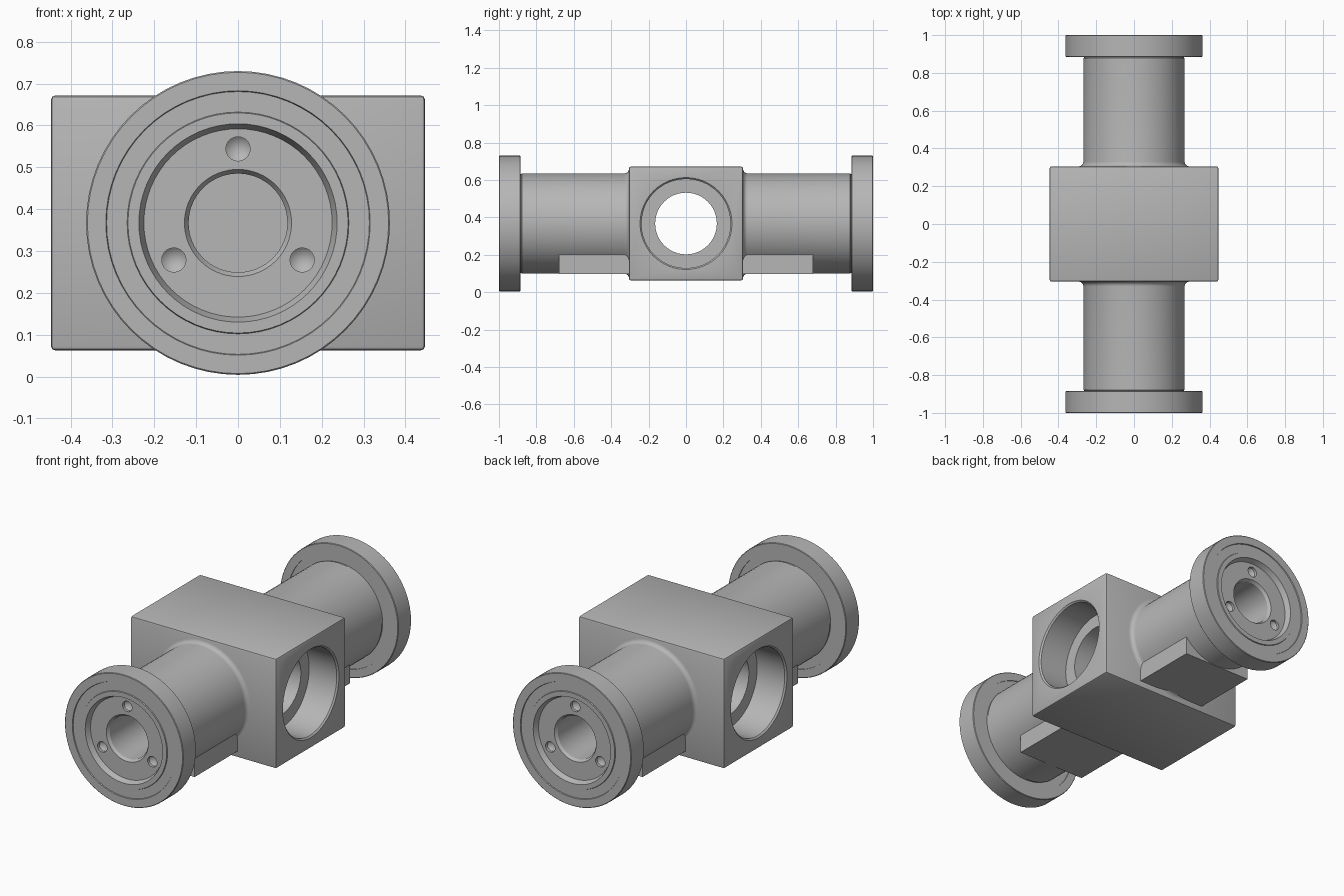
import bpy, bmesh, math
from mathutils import Matrix

if "Cube" in bpy.data.objects:
    bpy.data.objects.remove(bpy.data.objects["Cube"])

ZC = 0.367  # height of both bore axes

steel = bpy.data.materials.new("brushed grey metal")
steel.diffuse_color = (0.47, 0.47, 0.47, 1)
steel.use_nodes = True
steel.node_tree.nodes["Principled BSDF"].inputs["Base Color"].default_value = steel.diffuse_color


def add_object(name, bm):
    bmesh.ops.recalc_face_normals(bm, faces=bm.faces)
    mesh = bpy.data.meshes.new(name)
    bm.to_mesh(mesh)
    bm.free()
    obj = bpy.data.objects.new(name, mesh)
    bpy.context.collection.objects.link(obj)
    mesh.materials.append(steel)
    return obj


def lathe(name, profile, matrix, sides=64):
    """Revolve (radius, distance) points around local z, then place."""
    bm = bmesh.new()
    rings = []
    for r, d in profile:
        if r == 0:
            rings.append([bm.verts.new((0, 0, d))])
        else:
            rings.append([bm.verts.new((r * math.cos(2 * math.pi * i / sides),
                                        r * math.sin(2 * math.pi * i / sides), d))
                          for i in range(sides)])
    for a, b in zip(rings, rings[1:]):
        for i in range(sides):
            j = (i + 1) % sides
            if len(a) == 1:
                bm.faces.new((a[0], b[i], b[j]))
            elif len(b) == 1:
                bm.faces.new((a[i], a[j], b[0]))
            else:
                bm.faces.new((a[i], a[j], b[j], b[i]))
    bm.transform(matrix)
    return add_object(name, bm)


def box(name, size, centre, bevel=0):
    bm = bmesh.new()
    bmesh.ops.create_cube(bm, size=1)
    bm.transform(Matrix.Translation(centre) @ Matrix.Diagonal((*size, 1)))
    if bevel:
        bmesh.ops.bevel(bm, geom=bm.edges[:], offset=bevel, segments=2,
                        profile=0.5, affect='EDGES')
    return add_object(name, bm)


def cut(obj, cutters):
    for c in cutters:
        c.hide_render = True
        mod = obj.modifiers.new("cut", 'BOOLEAN')
        mod.operation = 'DIFFERENCE'
        mod.solver = 'EXACT'
        mod.object = c
    dg = bpy.context.evaluated_depsgraph_get()
    mesh = bpy.data.meshes.new_from_object(obj.evaluated_get(dg))
    obj.modifiers.clear()
    obj.data = mesh
    for c in cutters:
        bpy.data.objects.remove(c)


def smooth(obj):
    bpy.ops.object.select_all(action='DESELECT')
    obj.select_set(True)
    bpy.context.view_layer.objects.active = obj
    bpy.ops.object.shade_smooth_by_angle(angle=math.radians(30))


# Central block with a stepped hole right through from side to side
block = box("central_block", (0.894, 0.61, 0.609), (0, 0, ZC), 0.01)
along_x = Matrix.Translation((0, 0, ZC)) @ Matrix.Rotation(math.pi / 2, 4, 'Y')
hole = lathe("hole_cutter", [(0, -0.5), (0.246, -0.5), (0.246, -0.447), (0.238, -0.439),
                             (0.238, -0.27), (0.165, -0.27), (0.165, 0.27), (0.238, 0.27),
                             (0.238, 0.439), (0.246, 0.447), (0.246, 0.5), (0, 0.5)],
             along_x, 48)
cut(block, [hole])
smooth(block)

# Flanged tube: root fillet, tube, flange, shallow ring groove, recess, blind bore
F = 0.025
profile = [(0, 0.295), (0.268 + F, 0.295)]
for k in range(7):
    a = k / 6 * math.pi / 2
    profile.append((0.268 + F * (1 - math.sin(a)), 0.305 + F * (1 - math.cos(a))))
profile += [(0.268, 0.878), (0.264, 0.881), (0.264, 0.89), (0.316, 0.89), (0.316, 0.885),
            (0.360, 0.885), (0.363, 0.888), (0.363, 0.997), (0.360, 1.0),
            (0.316, 1.0), (0.314, 0.995), (0.265, 0.995), (0.263, 1.0),
            (0.237, 1.0), (0.225, 0.97), (0.128, 0.97), (0.118, 0.955),
            (0.118, 0.42), (0, 0.42)]

for label, sign in (("front", -1), ("back", 1)):
    # local z points outward along the tube, local y stays near world z
    place = Matrix.Translation((0, 0, ZC)) @ Matrix.Rotation(-sign * math.pi / 2, 4, 'X')
    tube = lathe(label + "_flanged_tube", profile, place)
    # Three conical dimples in the recessed face
    dimples = []
    for deg in (90, 210, 330):
        t = math.radians(deg)
        spot = Matrix.Translation((0.177 * math.cos(t), 0, ZC + 0.177 * math.sin(t)))
        turn = Matrix.Rotation(-sign * math.pi / 2, 4, 'X')
        dimples.append(lathe("dimple_cutter", [(0, 0.93), (0.029, 0.955), (0.029, 0.985),
                                               (0, 0.985)], spot @ turn, 20))
    cut(tube, dimples)
    smooth(tube)
    # Square pad under the tube beside the block
    box(label + "_tube_pad", (0.42, 0.385, 0.11), (0, sign * 0.4875, 0.153))
